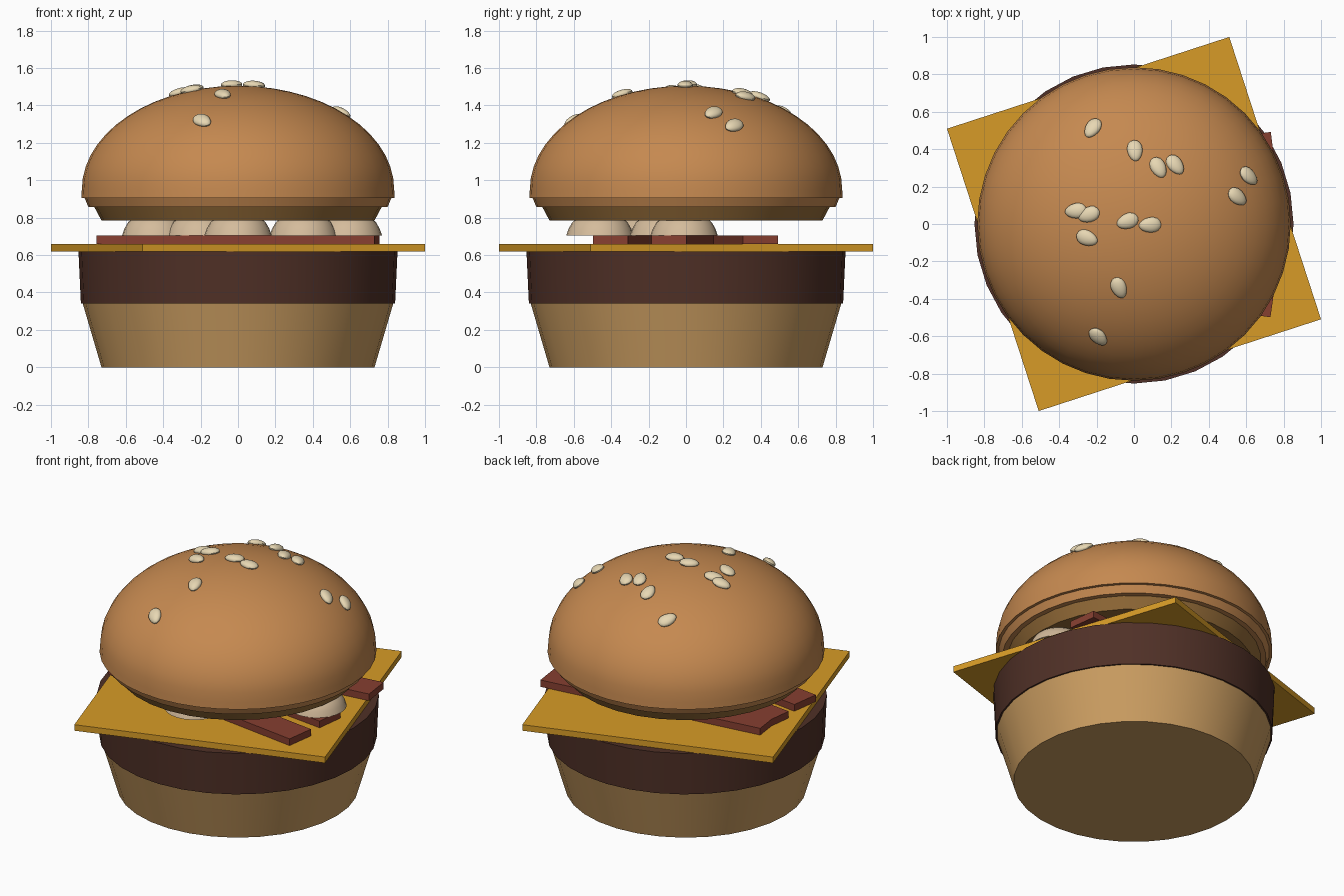
import bpy, bmesh
from math import sin, cos, pi, radians, sqrt
from mathutils import Vector, Matrix

if "Cube" in bpy.data.objects:
    bpy.data.objects.remove(bpy.data.objects["Cube"])


def material(name, rgb):
    m = bpy.data.materials.new(name)
    m.diffuse_color = (*rgb, 1)
    m.use_nodes = True
    m.node_tree.nodes["Principled BSDF"].inputs["Base Color"].default_value = m.diffuse_color
    return m


CRUST = material("crust", (0.56, 0.25, 0.08))
TOAST = material("toast", (0.30, 0.15, 0.04))
CRUMB = material("crumb", (0.60, 0.34, 0.12))
MEAT = material("meat", (0.08, 0.03, 0.02))
CHEESE = material("cheese", (0.68, 0.33, 0.02))
BACON = material("bacon", (0.24, 0.05, 0.03))
ONION = material("onion", (0.66, 0.50, 0.33))
SEED = material("seed", (0.80, 0.68, 0.45))


def finish(name, bm, mat, smooth=True):
    bmesh.ops.recalc_face_normals(bm, faces=bm.faces)
    mesh = bpy.data.meshes.new(name)
    bm.to_mesh(mesh)
    bm.free()
    ob = bpy.data.objects.new(name, mesh)
    bpy.context.collection.objects.link(ob)
    mesh.materials.append(mat)
    if smooth:
        bpy.ops.object.select_all(action='DESELECT')
        ob.select_set(True)
        bpy.context.view_layer.objects.active = ob
        bpy.ops.object.shade_smooth_by_angle(angle=radians(30))
    return ob


def lathe(name, profile, mat, center=(0, 0), seg=32):
    """Closed solid turned from (radius, z) points, bottom to top."""
    bm = bmesh.new()
    rings = [[bm.verts.new((center[0] + r * cos(2 * pi * i / seg),
                            center[1] + r * sin(2 * pi * i / seg), z))
              for i in range(seg)] for r, z in profile]
    for a, b in zip(rings, rings[1:]):
        for i in range(seg):
            j = (i + 1) % seg
            bm.faces.new((a[i], a[j], b[j], b[i]))
    bm.faces.new(rings[0])
    bm.faces.new(rings[-1])
    bmesh.ops.remove_doubles(bm, verts=bm.verts, dist=1e-5)
    return finish(name, bm, mat)


def slab(name, center, size, angle, mat):
    bm = bmesh.new()
    m = Matrix.Translation(center) @ Matrix.Rotation(radians(angle), 4, 'Z') @ Matrix.Diagonal((*size, 1))
    bmesh.ops.create_cube(bm, size=1, matrix=m)
    return finish(name, bm, mat, smooth=False)


# Bottom bun and patty
lathe("bottom_bun", [(0.73, 0), (0.83, 0.34)], CRUMB)
lathe("patty", [(0.84, 0.34), (0.853, 0.62)], MEAT)

# Cheese slice and bacon strips
slab("cheese", (0, 0, 0.64), (1.587, 1.587, 0.04), 18, CHEESE)
for i, (y, angle) in enumerate([(-0.3, -8), (0, -7), (0.3, 7.5)]):
    slab(f"bacon_{i + 1}", (0, y, 0.6825), (1.5, 0.19, 0.045), angle, BACON)

# Onion pieces
for i, c in enumerate([(-0.44, -0.1), (-0.2, -0.2), (0, -0.46), (0.35, -0.12), (0.59, -0.01)]):
    lathe(f"onion_{i + 1}", [(0.18, 0.705), (0.168, 0.74), (0.148, 0.775), (0.13, 0.79)], ONION, c, 24)

# Toasted underside and top bun
lathe("toasted_base", [(0.73, 0.785), (0.77, 0.86)], TOAST)
A, B, Z0 = 0.835, 0.555, 0.95
dome = [(A * cos(pi / 2 * k / 14), Z0 + B * sin(pi / 2 * k / 14)) for k in range(14)] + [(0, Z0 + B)]
lathe("top_bun", [(0.80, 0.857), (0.82, 0.905), (0.838, 0.906)] + dome, CRUST, seg=40)

# Sesame seeds: x, y, heading in degrees
seeds = [(-0.22, 0.51, 65), (0.005, 0.39, 95), (0.13, 0.30, 115), (0.22, 0.315, 125),
         (0.61, 0.255, 150), (0.55, 0.145, 150), (-0.31, 0.07, 5), (-0.24, 0.05, 20),
         (-0.25, -0.075, 160), (-0.035, 0.015, 20), (0.085, -0.005, 5),
         (-0.08, -0.34, 110), (-0.19, -0.60, 120)]
for i, (x, y, heading) in enumerate(seeds):
    h = sqrt(1 - (x * x + y * y) / A ** 2)
    n = Vector((x / A ** 2, y / A ** 2, h / B)).normalized()
    t = Vector((cos(radians(heading)), sin(radians(heading)), 0))
    t = (t - n * t.dot(n)).normalized()
    frame = Matrix((t, n.cross(t), n)).transposed().to_4x4()
    frame.translation = Vector((x, y, Z0 + B * h)) + n * 0.006
    bm = bmesh.new()
    bmesh.ops.create_uvsphere(bm, u_segments=16, v_segments=10, radius=1)
    for v in bm.verts:
        v.co = Vector((v.co.x * 0.06, v.co.y * 0.041 * (1 + 0.15 * v.co.x), v.co.z * 0.024))
    bm.transform(frame)
    finish(f"sesame_seed_{i + 1}", bm, SEED)
